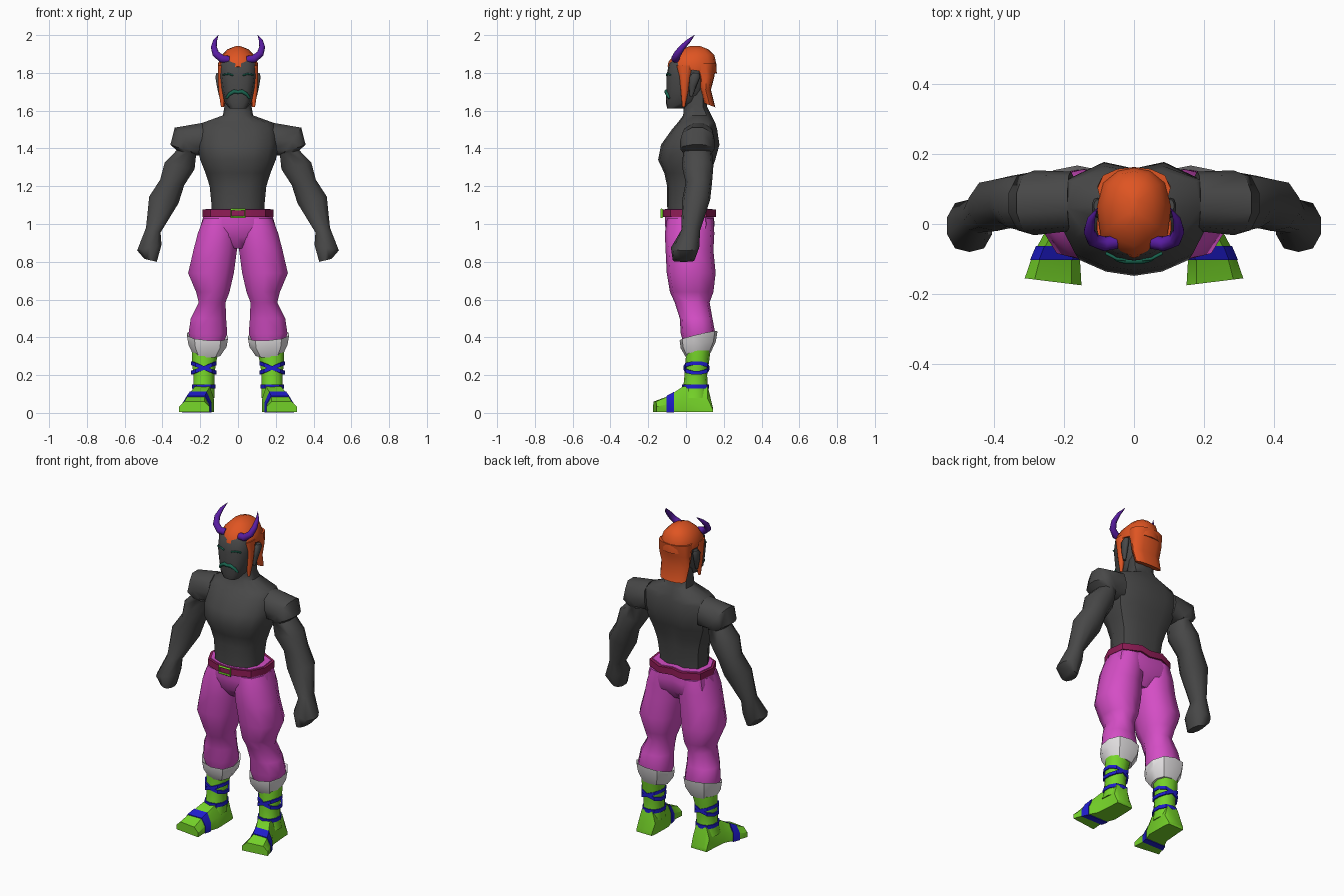
import bpy, bmesh, math
from mathutils import Vector


def material(name, rgb):
    m = bpy.data.materials.new(name)
    m.diffuse_color = (*rgb, 1)
    return m


SKIN = material("charcoal skin", (0.065, 0.065, 0.065))
PINK = material("pink cloth", (0.66, 0.075, 0.56))
MAROON = material("maroon belt", (0.28, 0.012, 0.095))
LIME = material("lime boot", (0.18, 0.66, 0.022))
BLUE = material("blue strap", (0.014, 0.012, 0.62))
WHITE = material("white cuff", (0.76, 0.74, 0.75))
ORANGE = material("orange hair", (0.74, 0.09, 0.016))
PURPLE = material("purple horn", (0.1, 0.012, 0.36))
TEAL = material("teal face hair", (0.01, 0.13, 0.08))


# Cross-section profiles in unit (u, v) coordinates
def oval(n, power=2.0):
    pts = []
    for i in range(n):
        a = 2 * math.pi * (i + 0.5) / n
        c, s = math.cos(a), math.sin(a)
        k = (abs(c) ** power + abs(s) ** power) ** (-1 / power)
        pts.append((c * k, s * k))
    mu, mv = max(p[0] for p in pts), max(p[1] for p in pts)
    return [(u / mu, v / mv) for u, v in pts]


def symmetric(half):
    return half + [(-u, v) for u, v in reversed(half) if u > 0]


TORSO = symmetric([(0, -1), (.4, -.92), (.78, -.7), (1, -.1), (.93, .65), (.4, 1), (0, .88)])
HEAD = symmetric([(0, -1), (.5, -.95), (.85, -.72), (1, 0), (.85, .65), (.45, 1), (0, 1)])
HAIR = symmetric([(0, -1), (.5, -.84), (.9, -.55), (1, .1), (.85, .65), (.45, .93), (0, 1)])
LIMB = oval(10, 2.5)
FOOT = [(-1, -1), (1, -1), (1, 0), (.65, 1), (-.65, 1), (-1, 0)]


def section(profile, c, U, V):
    return [Vector(c) + Vector(U) * u + Vector(V) * v for u, v in profile]


def level(profile, z, x1, x2, y1, y2, tilt_x=0, tilt_y=0):
    """Horizontal section, optionally tilted."""
    return section(profile, ((x1 + x2) / 2, (y1 + y2) / 2, z),
                   ((x2 - x1) / 2, 0, tilt_x), (0, (y2 - y1) / 2, tilt_y))


def loft(name, rings, mat, mirror=False, angle=50, closed=False):
    bm = bmesh.new()
    rows = [[bm.verts.new(p) for p in r] for r in rings]
    n = len(rows[0])
    pairs = list(zip(rows, rows[1:])) + ([(rows[-1], rows[0])] if closed else [])
    for a, b in pairs:
        for i in range(n):
            j = (i + 1) % n
            bm.faces.new((a[i], a[j], b[j], b[i]))
    if not closed:
        bm.faces.new(rows[0])
        bm.faces.new(rows[-1])
    bmesh.ops.recalc_face_normals(bm, faces=bm.faces)
    me = bpy.data.meshes.new(name)
    bm.to_mesh(me)
    bm.free()
    ob = bpy.data.objects.new(name, me)
    bpy.context.collection.objects.link(ob)
    me.materials.append(mat)
    if mirror:
        ob.modifiers.new("Mirror", 'MIRROR').use_mirror_merge = False
    bpy.ops.object.select_all(action='DESELECT')
    ob.select_set(True)
    bpy.context.view_layer.objects.active = ob
    bpy.ops.object.shade_smooth_by_angle(angle=math.radians(angle))
    return ob


def tube(name, path, radii, mat, mirror=False, closed=False):
    path = [Vector(p) for p in path]
    rings = []
    for i, p in enumerate(path):
        nxt = path[(i + 1) % len(path)] if closed else path[min(i + 1, len(path) - 1)]
        t = (nxt - path[i - 1 if closed else max(i - 1, 0)]).normalized()
        U = t.cross(Vector((0, 1, 0.05))).normalized()
        r = radii[i] if isinstance(radii, list) else radii
        rings.append(section(oval(8), p, U * r, t.cross(U) * r))
    return loft(name, rings, mat, mirror, 60, closed)


def band(name, profile, z, h, x1, x2, y1, y2, mat, mirror=False, tilt=0, t=0.008):
    """Flat strap running around a limb."""
    rings = [level(profile, z + dz, x1 - g, x2 + g, y1 - g, y2 + g, tilt)
             for dz, g in ((-h, -t), (-h, 0), (h, 0), (h, -t))]
    return loft(name, rings, mat, mirror, 40, True)


# Torso and neck: z, half width, front, back
loft("torso", [level(TORSO, z, -w, w, f, b) for z, w, f, b in (
    (1.03, .14, -.095, .10), (1.1, .14, -.1, .105), (1.2, .15, -.1, .117),
    (1.27, .172, -.115, .13), (1.34, .2, -.148, .155), (1.42, .215, -.132, .177),
    (1.5, .212, -.075, .165), (1.535, .19, -.045, .155), (1.575, .08, -.015, .135),
    (1.62, .072, -.012, .112), (1.72, .07, -.01, .11))], SKIN)

# Arms with fists: inner x, z, outer x, z, front, back
loft("arm", [section(LIMB, ((a + c) / 2, (f + k) / 2, (b + d) / 2),
                     ((c - a) / 2, 0, (d - b) / 2), (0, (k - f) / 2, 0))
             for a, b, c, d, f, k in (
    (.17, 1.36, .19, 1.535, -.02, .15), (.235, 1.365, .335, 1.51, -.032, .153),
    (.222, 1.37, .358, 1.42, -.03, .15), (.222, 1.365, .325, 1.39, -.015, .138),
    (.23, 1.29, .388, 1.325, -.022, .145), (.285, 1.205, .412, 1.235, -.002, .138),
    (.315, 1.11, .47, 1.145, -.02, .128), (.41, .955, .487, .98, -.025, .075),
    (.405, .89, .534, .86, -.08, .07), (.43, .80, .495, .815, -.07, .045))],
     SKIN, True)

# Head and ears
loft("head", [level(HEAD, z, -w, w, f, b) for z, w, f, b in (
    (1.612, .045, -.1, -.01), (1.645, .072, -.107, .07), (1.71, .09, -.104, .1),
    (1.78, .1, -.104, .11), (1.85, .1, -.09, .12), (1.89, .07, -.05, .1))], SKIN)
loft("ear", [level(LIMB, *r) for r in (
    (1.675, .085, .1, .02, .035), (1.73, .085, .112, .015, .055),
    (1.78, .09, .12, .02, .075), (1.8, .09, .114, .035, .07))], SKIN, True)

# Hair: crown, back curtain and sideburns
loft("hair_crown", [level(HAIR, *r) for r in (
    (1.815, -.104, .104, -.098, .163, 0, -.018), (1.85, -.106, .106, -.092, .162, 0, -.01),
    (1.895, -.085, .085, -.064, .15), (1.925, -.055, .055, -.025, .118),
    (1.942, -.012, .012, .02, .075))], ORANGE)
loft("hair_back", [level(HAIR, *r) for r in (
    (1.85, -.104, .104, .03, .162), (1.78, -.104, .104, .06, .15),
    (1.71, -.095, .095, .07, .132), (1.63, -.088, .088, .09, .155, 0, -.012))], ORANGE)
loft("sideburn", [level(LIMB, *r) for r in (
    (1.84, .07, .105, -.05, .04), (1.78, .075, .107, -.035, .022),
    (1.7, .068, .103, -.027, .012), (1.62, .075, .09, -.02, -.005))], ORANGE, True)

# Horns
tube("horn", [(.05, -.05, 1.87), (.085, -.057, 1.875), (.117, -.045, 1.9),
              (.128, -.02, 1.935), (.122, .015, 1.97), (.104, .045, 2.0)],
     [.02, .02, .018, .015, .01, .001], PURPLE, True)

# Eyes and moustache
tube("eye_line", [(.025, -.102, 1.787), (.05, -.099, 1.795), (.08, -.083, 1.79)],
     .0045, TEAL, True)
tube("moustache", [(-.062, -.089, 1.665), (-.045, -.099, 1.688), (-.02, -.104, 1.702),
                   (0, -.105, 1.698), (.02, -.104, 1.702), (.045, -.099, 1.688),
                   (.062, -.089, 1.665)], [.005, .009, .01, .009, .01, .009, .005], TEAL)

# Trousers: seat then legs
loft("trouser_seat", [level(TORSO, *r) for r in (
    (1.08, -.172, .172, -.112, .14), (1.0, -.195, .195, -.112, .152),
    (.93, -.2, .2, -.1, .14), (.87, -.1, .1, -.05, .09))], PINK)
loft("trouser_leg", [level(LIMB, *r) for r in (
    (1.03, .01, .182, -.1, .145), (.95, .003, .213, -.112, .15),
    (.86, .006, .236, -.108, .145), (.74, .022, .264, -.102, .157),
    (.64, .045, .222, -.085, .145), (.585, .066, .208, -.06, .125),
    (.5, .063, .25, -.033, .14), (.42, .057, .262, -.028, .155),
    (.36, .08, .24, -.01, .14))], PINK, True)

# Belt and buckle frame
band("belt", TORSO, 1.056, .02, -.187, .187, -.125, .158, MAROON, t=.025)
tube("buckle", [(-.038, -.129, 1.036), (.038, -.129, 1.036),
                (.038, -.129, 1.076), (-.038, -.129, 1.076)], .006, LIME, closed=True)

# Cuffs
loft("cuff", [level(LIMB, *r) for r in (
    (.375, .08, .24, 0, .14, 0, .02), (.408, .053, .27, -.034, .167, .008, .024),
    (.36, .06, .262, -.028, .158, .004, .018), (.305, .094, .232, 0, .13, 0, .012))],
     WHITE, True, 35)

# Boots: shaft and splayed foot
loft("boot_shaft", [level(LIMB, *r) for r in (
    (.33, .1, .245, 0, .13), (.27, .116, .244, -.002, .122),
    (.2, .125, .236, -.008, .112), (.14, .125, .237, -.014, .115),
    (.08, .125, .25, -.03, .12))], LIME, True)


def foot_ring(y, x1, x2, top, grow=0, skew=0):
    return section(FOOT, ((x1 + x2) / 2, y, top / 2 + .003),
                   ((x2 - x1) / 2 + grow, skew, 0), (0, 0, top / 2 - .003 + grow))


loft("boot_foot", [foot_ring(*r) for r in (
    (.142, .135, .24, .03), (.115, .13, .24, .14), (-.015, .127, .25, .14),
    (-.09, .155, .29, .09), (-.165, .15, .312, .06, 0, .01))], LIME, True, 35)

# Straps: toe, ankle and crossed shin straps
loft("toe_strap", [foot_ring(-.063, .145, .276, .108, -.004),
                   foot_ring(-.063, .145, .276, .108, .004),
                   foot_ring(-.103, .154, .293, .086, .004),
                   foot_ring(-.103, .154, .293, .086, -.004)], BLUE, True, 35, True)
band("ankle_strap", LIMB, .14, .011, .12, .243, -.021, .121, BLUE, True)
for tilt, label in ((.025, "rising"), (-.025, "falling")):
    band("shin_strap_" + label, LIMB, .238, .01, .113, .248, -.013, .124, BLUE, True, tilt)
